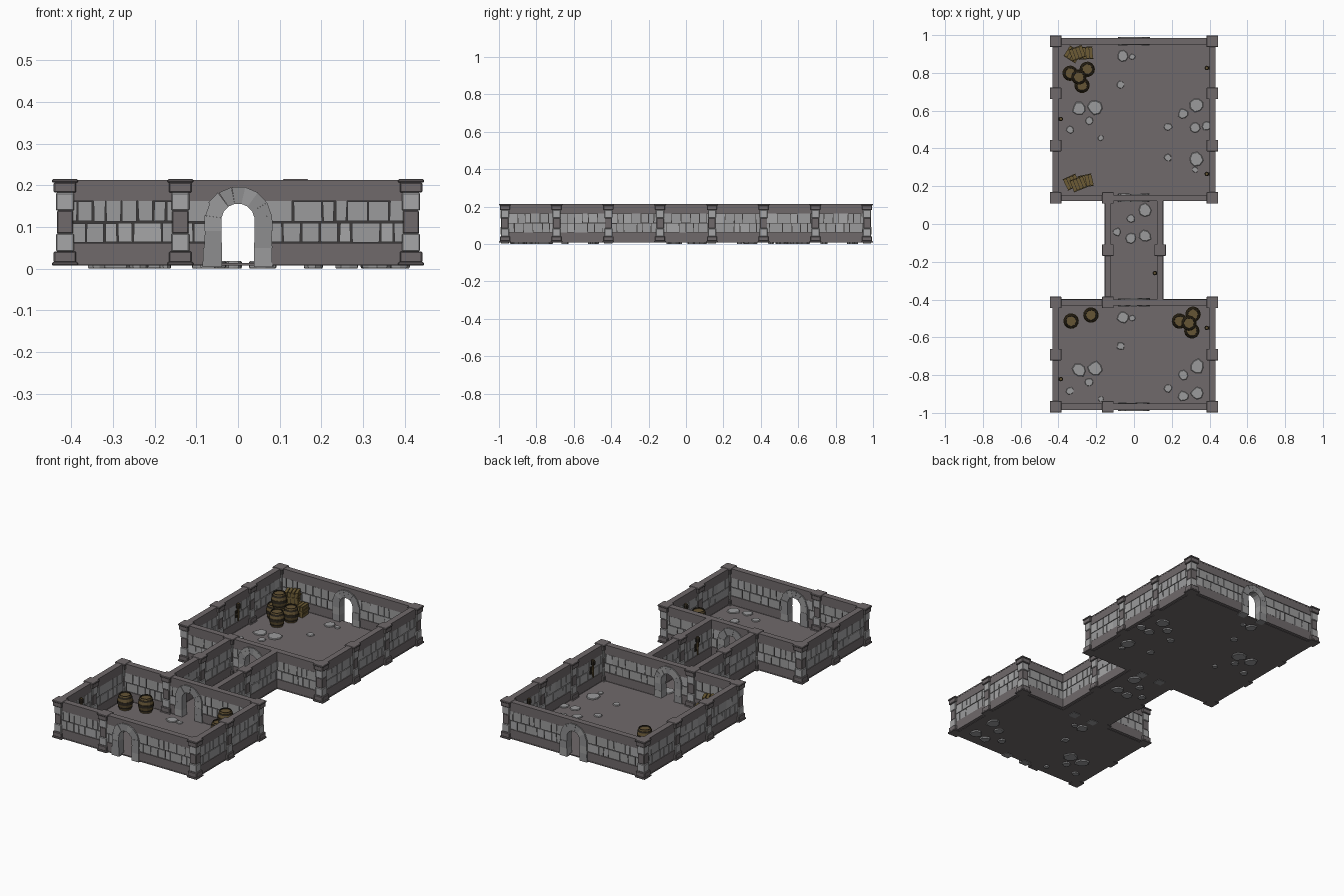
import bpy, bmesh, math, random
from mathutils import Matrix, Vector

if "Cube" in bpy.data.objects:
    bpy.data.objects.remove(bpy.data.objects["Cube"])

random.seed(4)
M = 0.1383            # half a wall module: pillars stand on odd multiples


def mat(name, c):
    m = bpy.data.materials.new(name)
    m.diffuse_color = (*c, 1)
    m.use_nodes = True
    m.node_tree.nodes["Principled BSDF"].inputs["Base Color"].default_value = m.diffuse_color
    return m


DARK = mat("dark_stone", (0.16, 0.143, 0.147))
BRICK = mat("brick_grey", (0.33, 0.33, 0.335))
LIGHT = mat("light_stone", (0.38, 0.38, 0.385))
ARCH = mat("arch_grey", (0.27, 0.27, 0.275))
MORTAR = mat("mortar", (0.045, 0.042, 0.042))
BARREL = mat("barrel_wood", (0.13, 0.09, 0.036))
CRATE = mat("crate_wood", (0.15, 0.105, 0.035))
IRON = mat("dark_iron", (0.025, 0.02, 0.013))


class Part:
    """Collects solids into one mesh object."""

    def __init__(self, name, *mats):
        self.name, self.mats, self.bm = name, mats, bmesh.new()

    def hexa(self, pts, m=0, T=Matrix()):
        """Box from eight corners: four below, then four above, both ccw."""
        v = [self.bm.verts.new(T @ Vector(p)) for p in pts]
        for q in ((3, 2, 1, 0), (4, 5, 6, 7), (0, 1, 5, 4), (1, 2, 6, 5), (2, 3, 7, 6), (3, 0, 4, 7)):
            self.bm.faces.new([v[i] for i in q]).material_index = m

    def box(self, x0, x1, y0, y1, z0, z1, m=0, T=Matrix(), jit=0.0):
        j = lambda: random.uniform(-jit, jit)
        a, b, c, d = x0 + j(), x1 + j(), x0 + j(), x1 + j()
        e, f = z0 + j() * .5, z1 + j() * .5
        self.hexa([(a, y0, e), (b, y0, e), (b, y1, e), (a, y1, e),
                   (c, y0, f), (d, y0, f), (d, y1, f), (c, y1, f)], m, T)

    def lathe(self, profile, n, T, mrule=lambda i: 0, wobble=0.0):
        """Closed solid from (radius, z) rings, capped at both ends."""
        w = [1 + random.uniform(-wobble, wobble) for _ in range(n)]
        rings = [[self.bm.verts.new(T @ Vector((r * w[k] * math.cos(k * math.tau / n),
                                               r * w[k] * math.sin(k * math.tau / n), z)))
                  for k in range(n)] for r, z in profile]
        for i in range(len(rings) - 1):
            for k in range(n):
                a, b = rings[i], rings[i + 1]
                f = self.bm.faces.new((a[k], a[(k + 1) % n], b[(k + 1) % n], b[k]))
                f.material_index = mrule(i)
        self.bm.faces.new(rings[0][::-1])
        self.bm.faces.new(rings[-1])

    def done(self):
        me = bpy.data.meshes.new(self.name)
        bmesh.ops.recalc_face_normals(self.bm, faces=self.bm.faces)
        self.bm.to_mesh(me)
        self.bm.free()
        for m in self.mats:
            me.materials.append(m)
        o = bpy.data.objects.new(self.name, me)
        bpy.context.collection.objects.link(o)
        return o


def at(x, y, z=0, rot=0):
    return Matrix.Translation((x, y, z)) @ Matrix.Rotation(rot, 4, 'Z')


# Walls: core, bands, cap and two brick rows on both sides
trim = Part("wall_trim", DARK, MORTAR)
bricks = Part("wall_bricks", BRICK, LIGHT)
arches = Part("door_arches", ARCH, BRICK)


def wall_run(T, x0, x1):
    trim.box(x0, x1, -.010, .010, .012, .20, 1, T)
    trim.box(x0, x1, -.0155, .0155, .014, .062, 0, T)
    trim.box(x0, x1, -.017, .017, .009, .015, 0, T)
    for side in (-1, 1):
        ya, yb = sorted((side * .009, side * .0138))
        for z0, z1 in ((.0635, .109), (.1135, .1615)):
            x = x0
            while x < x1 - .008:
                w = random.choice((.03, .038, .045, .05, .07))
                e = x1 if x + w > x1 - .02 else x + w
                bricks.box(x + .002, e - .002, ya, yb, z0, z1, random.random() < .2, T, .0015)
                x = e


def arch(T):
    path = [(-.038, -.084, .004, .004), (-.0385, -.083, .05, .05), (-.04, -.081, .09, .09)]
    path += [(-.04 * math.cos(a), -.081 * math.cos(a), .116 + .04 * math.sin(a), .116 + .081 * math.sin(a))
             for a in (math.radians(8 + 164 * k / 7) for k in range(8))]
    path += [(-a, -b, c, d) for a, b, c, d in path[2::-1]]
    for p, q in zip(path, path[1:]):
        d = .0215 + random.uniform(-.0015, .0015)
        g = random.uniform(-.002, .002)
        quad = [(p[0], p[2]), (p[1] + g, p[3]), (q[1] + g, q[3]), (q[0], q[2])]
        arches.hexa([(x, -d, z) for x, z in quad] + [(x, d, z) for x, z in quad],
                    random.random() < .25, T)


def wall(cx, cy, modules, along_y=False, door=False):
    T = at(cx, cy, 0, math.pi / 2 if along_y else 0)
    h = modules * M
    trim.box(-h, h, -.0155, .0155, .1625, .207, 0, T)
    trim.box(-h, h, -.0165, .0165, .206, .213, 0, T)
    if door:
        wall_run(T, -h, -.062)
        wall_run(T, .062, h)
        arch(T)
    else:
        wall_run(T, -h, h)


for y in (-7, -3, 1, 7):
    wall(0, y * M, 3, door=True)
for s in (-3, 3):
    wall(s * M, 4 * M, 3, True)
    wall(s * M, -5 * M, 2, True)
    wall(s / 3 * M, -M, 2, True)
for p in (trim, bricks, arches):
    p.done()

# Pillars: stepped base and cap, light and dark blocks between
pillars = Part("pillars", DARK, LIGHT)
spots = [(x, y) for x in (-3, 3) for y in (-7, -5, -3, 1, 3, 5, 7)]
spots += [(-1, -7), (-1, -3), (-1, 1), (-1, -1), (1, -1)]
for x, y in spots:
    T = at(x * M, y * M)
    for r, z0, z1, m in ((.031, .007, .016, 0), (.027, .015, .041, 0), (.0215, .041, .084, 1),
                         (.0195, .084, .139, 0), (.0215, .139, .182, 1), (.027, .182, .207, 0),
                         (.031, .206, .2145, 0)):
        pillars.box(-r, r, -r, r, z0, z1, m, T)
bev = pillars.done().modifiers.new("soft_edges", 'BEVEL')
bev.width, bev.segments = .0025, 1

# Floors
floor = Part("floors", DARK)
floor.box(-3 * M, 3 * M, M, 7 * M, .007, .013)
floor.box(-3 * M, 3 * M, -7 * M, -3 * M, .007, .013)
floor.box(-M, M, -3 * M, M, .007, .013)
floor.done()

# Loose flagstones set through the floor: x, y, radius
shared = [(-.06, .89, .03), (-.01, .885, .016), (-.07, .737, .021), (-.29, .61, .036), (-.207, .617, .037),
          (-.238, .546, .021), (-.338, .5, .02), (-.175, .456, .015), (.333, .63, .037), (.26, .583, .026),
          (.18, .514, .021)]
stones = shared + [(x, y - 10 * M, r) for x, y, r in shared]
stones += [(.323, .51, .027), (.397, .52, .026), (.18, .35, .019), (.328, .344, .036), (.323, .287, .016),
           (.058, .074, .034), (-.016, .03, .022), (-.09, -.042, .021), (-.016, -.074, .028), (.058, -.064, .032),
           (.26, -.911, .027), (.333, -.896, .031)]
flags = Part("flagstones", BRICK)
for x, y, r in stones:
    flags.lathe([(r * .92, 0), (r, .004), (r, .015), (r * .9, .018)], 8,
                at(min(x, .385), y, 0, random.random() * 6), wobble=.14)
flags.done()

# Barrels: bulging staves with iron hoops, sunken lid
barrels = Part("barrels", BARREL, IRON)
prof = [(.031, 0), (.033, .008), (.0345, .008), (.037, .017), (.0355, .017), (.039, .032), (.041, .032),
        (.041, .048), (.039, .048), (.0355, .063), (.037, .063), (.0345, .072), (.033, .072),
        (.031, .08), (.027, .08), (.026, .075)]
hoops = {2, 6, 10, 13, 14}
trio = [(-.063, -.004), (.027, .017), (0, -.068)]
group = [(-.275 + dx, .802 + dy, .013) for dx, dy in trio] + [(-.292, .778, .094)]
group += [(.29 + dx * .9, -.50 + dy, .013) for dx, dy in ((-.055, -.014), (.025, .022), (.018, -.066))]
group += [(.291, -.525, .094), (-.333, -.514, .013), (-.228, -.482, .013)]
for x, y, z in group:
    barrels.lathe(prof, 14, at(x, y, z, random.random()), lambda i: int(i in hoops))
barrels.done()

# Crates: dark core clad in planks
crates = Part("crates", CRATE, IRON)


def crate(x, y, z, rot, sx=.036, sy=.03, h=.06):
    T = at(x, y, z, math.radians(rot))
    crates.box(-sx + .004, sx - .004, -sy + .004, sy - .004, .002, h - .004, 1, T)
    for k in range(4):
        a, b = -sx + k * sx / 2 + .0015, -sx + (k + 1) * sx / 2 - .0015
        crates.box(a, b, -sy, sy, h - .005, h, 0, T)
        for s in (-1, 1):
            crates.box(a, b, *sorted((s * sy, s * (sy - .005))), 0, h - .006, 0, T)
    for s in (-1, 1):
        X = sorted((s * sx, s * (sx - .005)))
        for k in range(3):
            crates.box(*X, -sy + .005, sy - .005, k * h / 3 + .001, (k + 1) * h / 3 - .003, 0, T)
        crates.box(-sx - .002, sx + .002, *sorted((s * (sy + .003), s * (sy - .001))), h * .42, h * .58, 0, T)


crate(-.325, .898, .013, -32)
crate(-.255, .905, .013, 4)
crate(-.30, .905, .074, 20)
crate(-.33, .222, .013, 25)
crate(-.255, .228, .013, 12)
crate(-.295, .212, .074, 22)
crates.done()

# Wall torches: bracket, handle and iron cup
torches = Part("wall_torches", BARREL, IRON)
for x, y, s in ((.385, .826, 1), (.385, .265, 1), (-.387, .556, -1), (.11, -.26, 1),
                (.385, -.55, 1), (-.387, -.821, -1)):
    T = at(x, y)
    torches.lathe([(.004, .075), (.006, .145), (.0115, .147), (.012, .165), (.008, .172)], 8, T,
                  lambda i: int(i > 0))
    torches.box(*sorted((0, s * .018)), -.005, .005, .105, .115, 1, T)
    torches.box(*sorted((s * .01, s * .018)), -.008, .008, .09, .13, 1, T)
torches.done()
